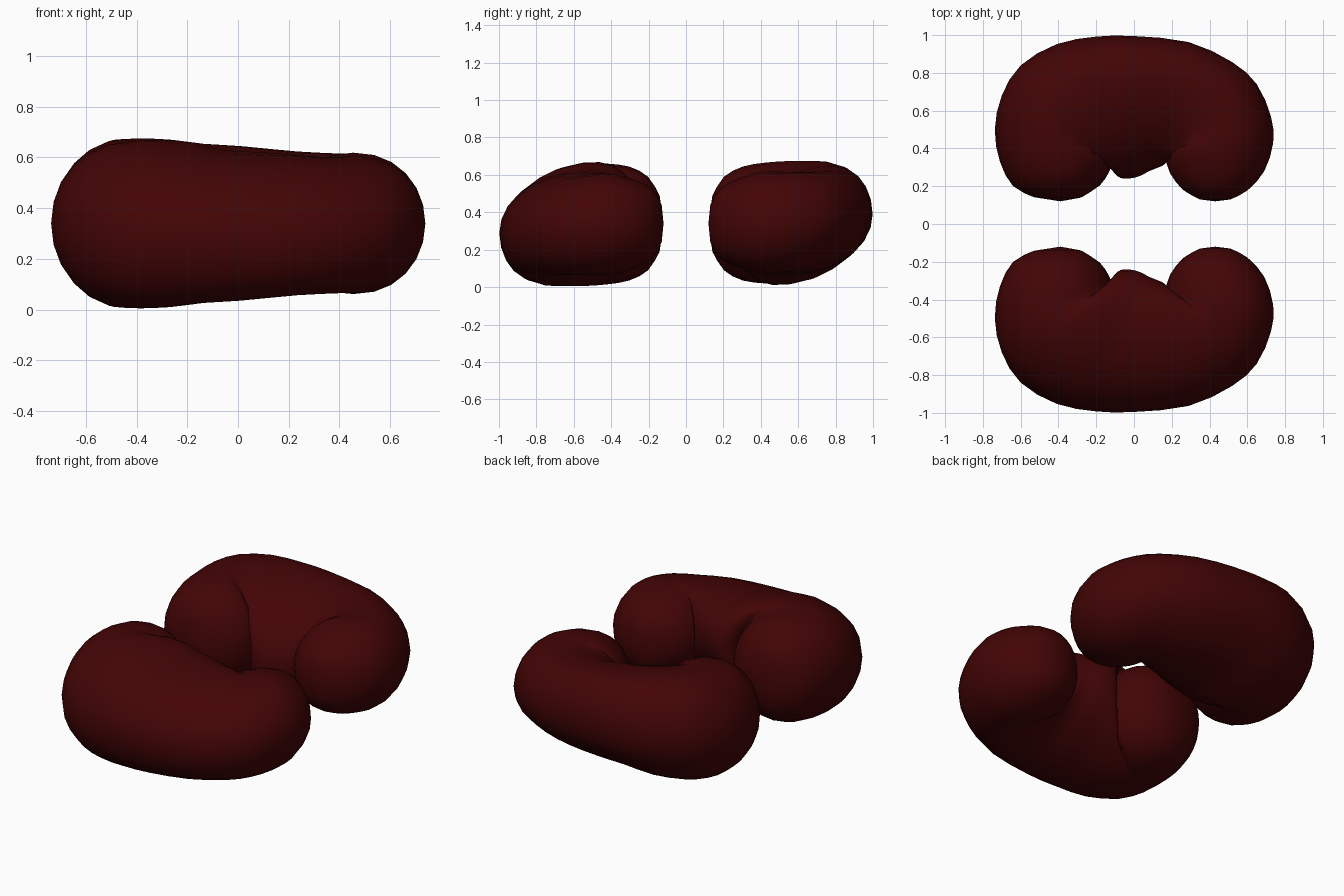
import bpy, bmesh, math
from mathutils import Vector

if "Cube" in bpy.data.objects:
    bpy.data.objects.remove(bpy.data.objects["Cube"])

mat = bpy.data.materials.new("dark red")
mat.diffuse_color = (0.055, 0.0013, 0.0015, 1)
mat.use_nodes = True
mat.node_tree.nodes["Principled BSDF"].inputs["Base Color"].default_value = mat.diffuse_color

MID, SIDES, STEPS = 0.34, 24, 2
POLES = ((-0.39, 0.12), (0.43, 0.12))
# cross-sections: outer x, y, inner x, y, top height, bottom depth, lean (0 to 1)
SECTIONS = [
    (-.53, .142, -.28, .14, .15, .15, 0), (-.64, .20, -.18, .205, .25, .25, 0),
    (-.71, .33, -.13, .28, .305, .305, 0), (-.737, .50, -.11, .34, .325, .32, 0),
    (-.70, .68, -.12, .31, .332, .325, .3), (-.60, .84, -.09, .255, .335, .325, .7),
    (-.41, .952, -.05, .24, .33, .31, .9), (-.20, .992, .0, .245, .312, .28, 1),
    (0, .995, .04, .258, .302, .272, 1), (.29, .963, .08, .28, .28, .265, 1),
    (.52, .857, .13, .30, .274, .258, .8), (.65, .74, .165, .32, .276, .26, .4),
    (.725, .57, .17, .38, .278, .265, .1), (.737, .43, .165, .36, .275, .265, 0),
    (.69, .28, .19, .27, .24, .235, 0), (.60, .177, .26, .18, .185, .185, 0),
    (.51, .13, .35, .13, .10, .10, 0)]


def resample(rows):
    # Catmull-Rom in-betweens
    out = []
    for i in range(len(rows) - 1):
        p0, p1 = rows[max(i - 1, 0)], rows[i]
        p2, p3 = rows[i + 1], rows[min(i + 2, len(rows) - 1)]
        for j in range(STEPS):
            t = j / STEPS
            out.append([b + 0.5 * t * (c - a + t * (2 * a - 5 * b + 4 * c - d
                        + t * (3 * (b - c) + d - a)))
                        for a, b, c, d in zip(p0, p1, p2, p3)])
    return out + [list(rows[-1])]


def kidney(name, flip):
    bm = bmesh.new()
    s = -1 if flip else 1          # second one is turned half round the x axis

    def vert(x, y, z):
        return bm.verts.new((x, s * y, MID + s * z))

    # rings swept along the bent body
    rings = []
    for ox, oy, ix, iy, top, bottom, lean in resample(SECTIONS):
        outer, inner = Vector((ox, oy)), Vector((ix, iy))
        c = inner.lerp(outer, 0.5 + 0.06 * lean)   # ridge sits outward
        ring = []
        for k in range(SIDES):
            a = 2 * math.pi * k / SIDES
            ca, sa = math.cos(a), math.sin(a)
            sq = math.copysign(abs(ca) ** 0.92, ca)
            p = c + ((outer - c) * sq if ca > 0 else (c - inner) * sq)
            p += (outer - inner) * (0.05 * lean * sa * (1 - ca * ca))
            z = (top if sa > 0 else bottom) * sa
            z += lean * ca * (0.05 if ca > 0 else 0.08)
            ring.append(vert(p.x, p.y, z))
        rings.append(ring)
    for r, q in zip(rings, rings[1:]):
        for k in range(SIDES):
            n = (k + 1) % SIDES
            bm.faces.new((r[k], r[n], q[n], q[k]))
    # rounded lobe tips
    for (x, y), ring in zip(POLES, (rings[0], rings[-1])):
        p = vert(x, y, 0)
        for k in range(SIDES):
            bm.faces.new((p, ring[k], ring[(k + 1) % SIDES]))
    bmesh.ops.recalc_face_normals(bm, faces=bm.faces)
    for f in bm.faces:
        f.smooth = True
    me = bpy.data.meshes.new(name)
    bm.to_mesh(me)
    bm.free()
    me.materials.append(mat)
    bpy.context.collection.objects.link(bpy.data.objects.new(name, me))


kidney("back_bean", False)
kidney("front_bean", True)
